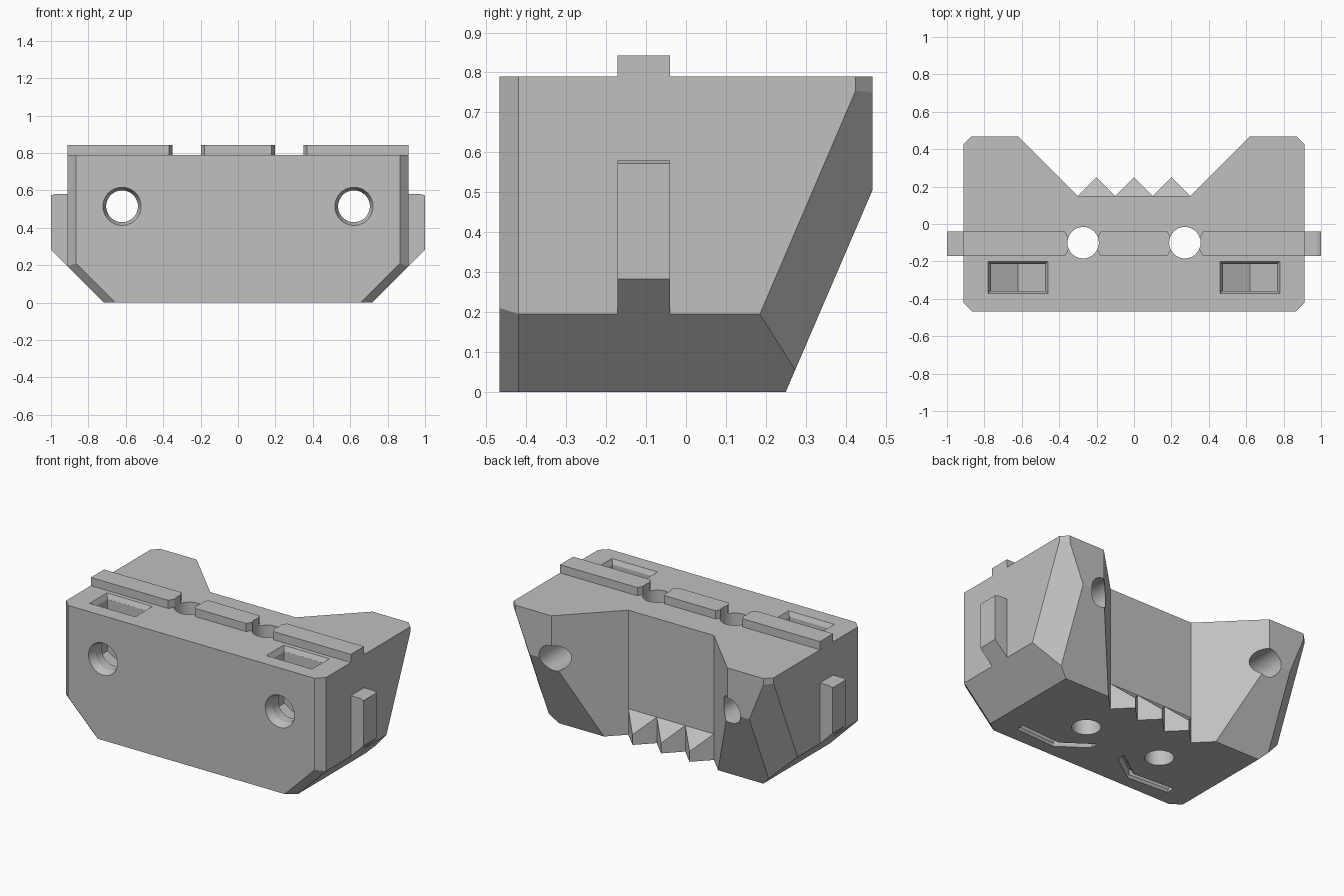
import bpy
import bmesh
import math
from mathutils import Vector

if "Cube" in bpy.data.objects:
    bpy.data.objects.remove(bpy.data.objects["Cube"], do_unlink=True)

grey = bpy.data.materials.new("plain grey")
grey.use_nodes = True
grey.diffuse_color = (0.53, 0.53, 0.53, 1)
grey.node_tree.nodes["Principled BSDF"].inputs["Base Color"].default_value = grey.diffuse_color

HALF, BACK, TOP = 0.912, 0.467, 0.79
RAIL_Y = (-0.172, -0.04)


def make_object(name, bm):
    bmesh.ops.recalc_face_normals(bm, faces=bm.faces)
    mesh = bpy.data.meshes.new(name)
    bm.to_mesh(mesh)
    bm.free()
    mesh.materials.append(grey)
    obj = bpy.data.objects.new(name, mesh)
    bpy.context.collection.objects.link(obj)
    return obj


def loft(name, *rings):
    """Closed solid through rings of 3D points."""
    bm = bmesh.new()
    loops = [[bm.verts.new(p) for p in ring] for ring in rings]
    n = len(loops[0])
    bm.faces.new(loops[0])
    bm.faces.new(loops[-1])
    for a, b in zip(loops, loops[1:]):
        for i in range(n):
            j = (i + 1) % n
            bm.faces.new((a[i], a[j], b[j], b[i]))
    return make_object(name, bm)


def flat(points, z):
    return [(x, y, z) for x, y in points]


def upright(points, y):
    return [(x, y, z) for x, z in points]


def circle(cx, cy, r, n=48):
    return [(cx + r * math.cos(math.tau * i / n), cy + r * math.sin(math.tau * i / n))
            for i in range(n)]


def rect(cx, cy, w, h):
    return [(cx - w, cy - h), (cx + w, cy - h), (cx + w, cy + h), (cx - w, cy + h)]


def cut(target, cutter, keep=False):
    cutter.hide_render = True
    mod = target.modifiers.new("cut", 'BOOLEAN')
    mod.object, mod.operation, mod.solver = cutter, 'DIFFERENCE', 'EXACT'
    bpy.context.view_layer.objects.active = target
    bpy.ops.object.modifier_apply(modifier=mod.name)
    if not keep:
        bpy.data.objects.remove(cutter, do_unlink=True)


# Body block: a box trimmed by slanted planes
bm = bmesh.new()
bmesh.ops.create_cube(bm, size=1)
for v in bm.verts:
    v.co = (v.co.x * 2 * HALF, v.co.y * 2 * BACK, (v.co.z + 0.5) * TOP)
planes = [((0, 0.25, 0), (0, 0.505, -0.217))]
for s in (1, -1):
    planes += [
        ((s * 0.717, 0, 0), (s, 0, -1)),
        ((s * HALF, -0.42, 0), (s, -1, 0)),
        ((s * 0.717, -0.42, 0), (s * 0.047, -0.062, -0.047)),
        ((s * HALF, 0.425, 0), (s, 1, 0)),
        ((s * HALF, 0.425, 0.755), (s * 0.08, 0.0756, -0.0324)),
    ]
for point, normal in planes:
    result = bmesh.ops.bisect_plane(
        bm, geom=bm.verts[:] + bm.edges[:] + bm.faces[:], dist=1e-5,
        plane_co=Vector(point), plane_no=Vector(normal), clear_outer=True)
    rim = [e for e in result["geom_cut"] if isinstance(e, bmesh.types.BMEdge)]
    bmesh.ops.contextual_create(bm, geom=rim)
body = make_object("jaw_body", bm)

# Tapered opening at the back
notch = [(-0.3, 0.15), (0.3, 0.15), (0.75, 0.6), (-0.75, 0.6)]
cut(body, loft("notch_cutter", flat(notch, -0.1), flat(notch, 1)))

# Gripping teeth along the bottom of the opening
for i, x in enumerate((-0.2, 0, 0.2)):
    tri = [(x - 0.1, 0.15), (x, 0.25), (x + 0.1, 0.15)]
    top = [(px, py, z) for (px, py), z in zip(tri, (0.165, 0.065, 0.165))]
    loft(f"tooth_{i + 1}", flat(tri, 0), top)


# Top rail in three pieces with chamfered ends
def rail(name, x0, x1, c0, c1):
    y0, y1 = RAIL_Y
    d = 0.035
    pts = [(x0 + c0, y0), (x1 - c1, y0), (x1, y0 + d), (x1, y1 - d),
           (x1 - c1, y1), (x0 + c0, y1), (x0, y1 - d), (x0, y0 + d)]
    if c0 == 0:
        pts = pts[:6]
    if c1 == 0:
        pts = pts[:2] + pts[4:]
    return loft(name, flat(pts, TOP), flat(pts, 0.842))


rails = [rail("top_rail_left", 0.35, HALF, 0.02, 0),
         rail("top_rail_middle", -0.198, 0.198, 0.02, 0.02),
         rail("top_rail_right", -HALF, -0.35, 0, 0.02)]

for s, side in ((1, "left"), (-1, "right")):
    # Side key
    key = [(s * x, z) for x, z in ((HALF, 0.195), (1, 0.283), (1, 0.572), (0.98, 0.58), (HALF, 0.58))]
    loft(f"side_key_{side}", upright(key, RAIL_Y[0]), upright(key, RAIL_Y[1]))

    # Vertical hole through body and rail
    ring = circle(s * 0.272, -0.1, 0.084)
    drill = loft("drill", flat(ring, -0.1), flat(ring, 1))
    for part in rails:
        cut(part, drill, keep=True)
    cut(body, drill)

    # Countersunk bolt hole from front to back
    x, z = s * 0.62, 0.515
    wide, bore = circle(x, z, 0.102), circle(x, z, 0.085)
    cut(body, loft("bolt_cutter", upright(wide, -0.6), upright(wide, -BACK),
                   upright(bore, -0.42), upright(bore, 0.6)))

    # Nut pocket with a pointed floor and a flared mouth
    w = 0.145
    pocket = [(x - w, 0.9), (x - w, z - w * 0.577), (x, z - w * 1.155),
              (x + w, z - w * 0.577), (x + w, 0.9)]
    cut(body, loft("pocket_cutter", upright(pocket, -0.358), upright(pocket, -0.215)))
    mouth, throat = rect(x, -0.286, 0.16, 0.086), rect(x, -0.286, w, 0.0715)
    cut(body, loft("mouth_cutter", flat(throat, TOP - 0.03), flat(mouth, TOP), flat(mouth, 0.9)))

    # Bent groove in the underside
    path = [(s * 0.56, -0.345), (s * 0.28, -0.362), (s * 0.1, -0.235)]

    def band(w):
        return [(px, py - w) for px, py in path] + [(px, py + w) for px, py in reversed(path)]
    cut(body, loft("groove_cutter", flat(band(0.027), -0.1), flat(band(0.027), 0),
                   flat(band(0.016), 0.015), flat(band(0.016), 0.05)))

# Smooth bores, crisp edges
bpy.ops.object.select_all(action='DESELECT')
for obj in [body] + rails:
    obj.select_set(True)
bpy.context.view_layer.objects.active = body
bpy.ops.object.shade_smooth_by_angle(angle=math.radians(12))
